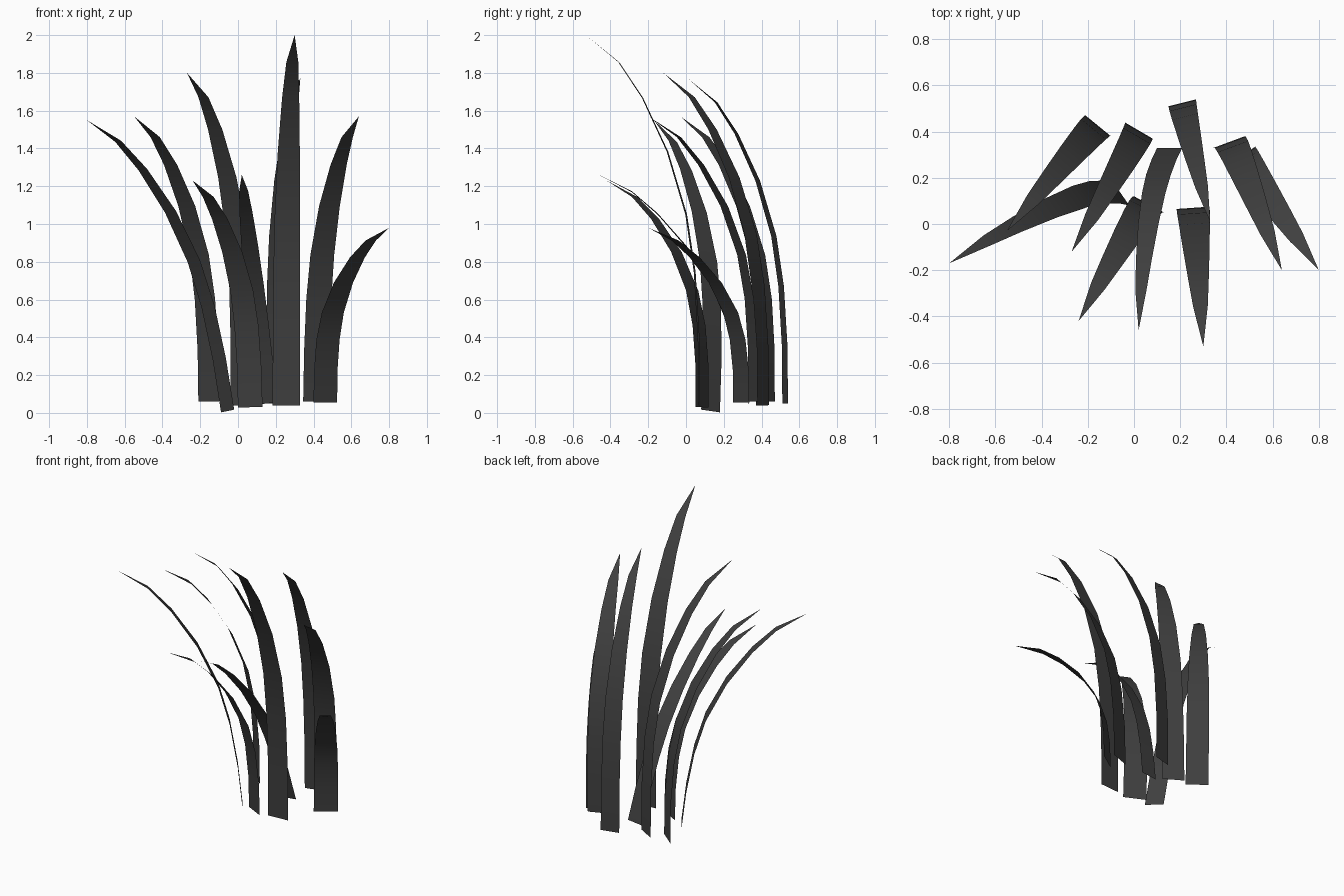
import bpy, bmesh
from mathutils import Vector

cube = bpy.data.objects.get("Cube")
if cube:
    bpy.data.objects.remove(cube, do_unlink=True)

# Single dark grey colour
GREY = (0.05, 0.05, 0.05, 1.0)
mat = bpy.data.materials.new("charcoal_grey")
mat.use_nodes = True
mat.diffuse_color = GREY
bsdf = mat.node_tree.nodes["Principled BSDF"]
bsdf.inputs["Base Color"].default_value = GREY
bsdf.inputs["Roughness"].default_value = 0.8

# Shared blade profile: (height, forward bend, width) as fractions
PROFILE = [(0, 0, 1), (.18, .005, .99), (.36, .04, .98), (.515, .115, .93),
           (.685, .28, .81), (.83, .5, .63), (.927, .71, .44), (1, 1, 0)]


def grass_blade(name, left, right, base_z, tip, lean=0.0):
    """Thin tapering strip that bends from a base edge over to a tip."""
    a, b = Vector((*left, base_z)), Vector((*right, base_z))
    base, width = (a + b) / 2, (b - a).length
    side = (b - a).normalized()
    forward = Vector((side.y, -side.x, 0))
    reach = Vector(tip) - base
    bend, sway, height = reach.dot(forward), reach.dot(side), reach.z
    across = Vector((side.x, side.y, -sway / height)).normalized()

    bm = bmesh.new()
    rows = []
    for h, f, w in PROFILE:
        f += lean * (h - f)
        mid = base + forward * bend * f + side * sway * h + Vector((0, 0, height * h))
        half = across * width * w / 2
        offsets = (-half, half) if w else (half,)
        rows.append([bm.verts.new(mid + o) for o in offsets])
    for low, high in zip(rows, rows[1:]):
        bm.faces.new(low + high[::-1])

    mesh = bpy.data.meshes.new(name)
    bm.to_mesh(mesh)
    bm.free()
    mesh.materials.append(mat)
    mesh.shade_smooth()
    obj = bpy.data.objects.new(name, mesh)
    bpy.context.collection.objects.link(obj)
    return obj


# Blades: base corners, base height, tip, optional lean of the whole blade
grass_blade("far_right_blade", (-.09, .18), (-.02, .08), .01, (-.80, -.17, 1.55), .2)
grass_blade("back_right_blade", (-.21, .47), (-.10, .38), .06, (-.55, -.03, 1.57))
grass_blade("back_middle_blade", (-.04, .44), (.08, .37), .04, (-.27, -.12, 1.80))
grass_blade("middle_blade", (.10, .33), (.21, .33), .05, (.02, -.46, 1.26), .33)
grass_blade("back_left_blade", (.15, .51), (.27, .54), .05, (.33, .01, 1.77))
grass_blade("tall_front_blade", (.183, .065), (.327, .075), .04, (.30, -.53, 2.0))
grass_blade("left_blade", (.345, .33), (.48, .38), .06, (.64, -.20, 1.57))
grass_blade("far_left_short_blade", (.40, .25), (.525, .335), .055, (.80, -.20, .98))
grass_blade("front_short_blade", (0, .12), (.13, .05), .03, (-.24, -.42, 1.23))
